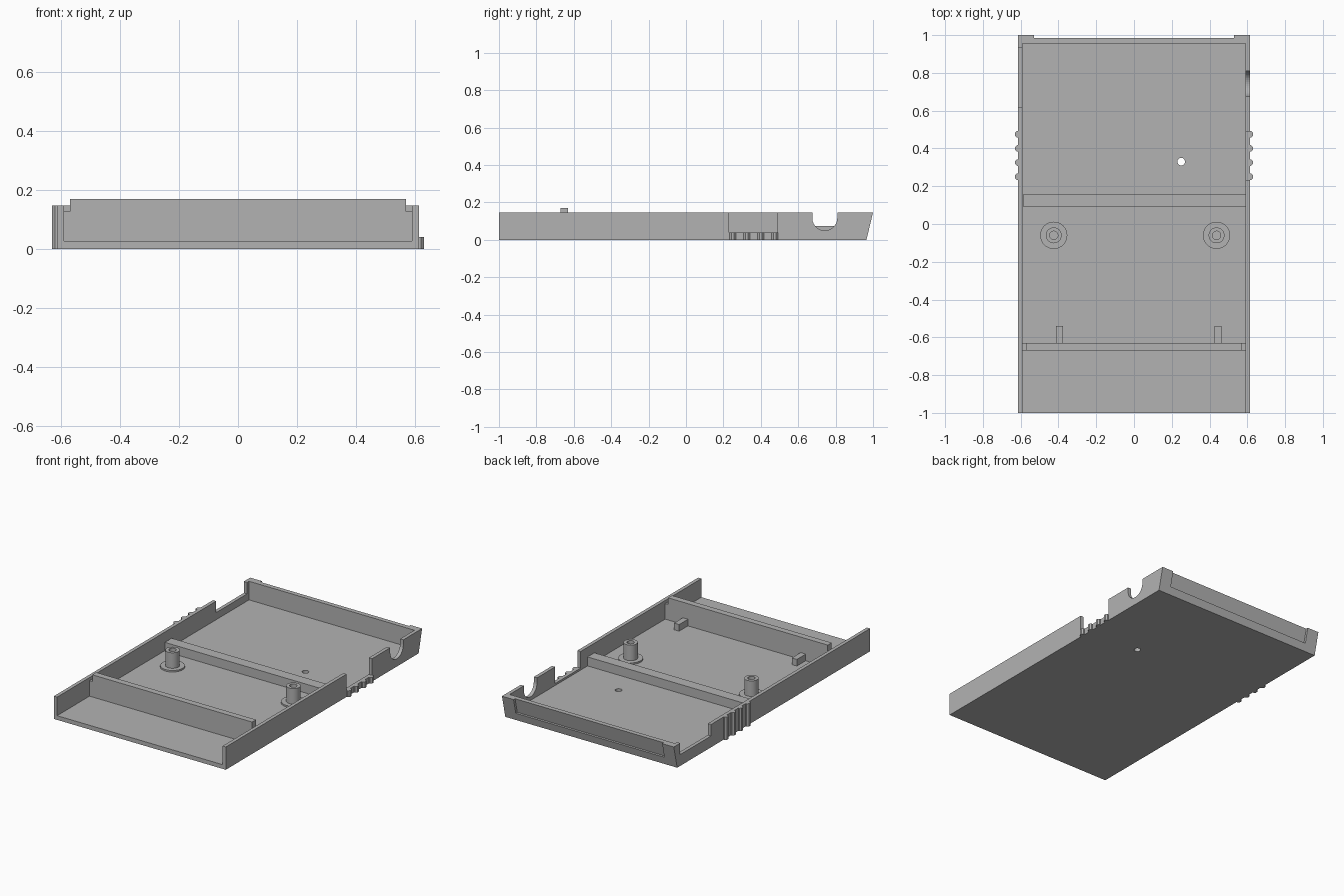
import bpy
import bmesh
from math import sin, cos, pi

if "Cube" in bpy.data.objects:
    bpy.data.objects.remove(bpy.data.objects["Cube"])

grey = bpy.data.materials.new("plastic grey")
grey.use_nodes = True
grey.diffuse_color = (0.45, 0.45, 0.45, 1)
grey.node_tree.nodes["Principled BSDF"].inputs["Base Color"].default_value = (0.45, 0.45, 0.45, 1)

INNER, OUTER = 0.59, 0.613     # side wall faces
FLOOR, TOP = 0.027, 0.147      # floor thickness and wall height
INSIDE_BACK = 0.955


def finish(name, bm):
    bmesh.ops.recalc_face_normals(bm, faces=bm.faces)
    mesh = bpy.data.meshes.new(name)
    bm.to_mesh(mesh)
    bm.free()
    mesh.materials.append(grey)
    obj = bpy.data.objects.new(name, mesh)
    bpy.context.collection.objects.link(obj)
    return obj


def extrude(name, points, offset):
    """Close a planar outline and extrude it along offset."""
    bm = bmesh.new()
    face = bm.faces.new([bm.verts.new(p) for p in points])
    ext = bmesh.ops.extrude_face_region(bm, geom=[face])
    verts = [v for v in ext["geom"] if isinstance(v, bmesh.types.BMVert)]
    bmesh.ops.translate(bm, verts=verts, vec=offset)
    return finish(name, bm)


def side_prism(name, profile, x0, x1):
    """Profile in (y, z), extruded from x0 to x1."""
    return extrude(name, [(x0, y, z) for y, z in profile], (x1 - x0, 0, 0))


def box(name, x0, x1, y0, y1, z0, z1):
    return side_prism(name, [(y0, z0), (y1, z0), (y1, z1), (y0, z1)], x0, x1)


def column(name, x, y, radius, z0, z1, sides):
    ring = [(x + radius * cos(2 * pi * (i + 0.5) / sides),
             y + radius * sin(2 * pi * (i + 0.5) / sides), z0) for i in range(sides)]
    return extrude(name, ring, (0, 0, z1 - z0))


def lathe(name, profile, x, y, sides=32):
    """Revolve a closed (radius, z) loop about a vertical axis."""
    bm = bmesh.new()
    rings = [[bm.verts.new((x + r * cos(2 * pi * i / sides), y + r * sin(2 * pi * i / sides), z))
              for r, z in profile] for i in range(sides)]
    n = len(profile)
    for i in range(sides):
        a, b = rings[i], rings[(i + 1) % sides]
        for j in range(n):
            k = (j + 1) % n
            bm.faces.new((a[j], b[j], b[k], a[k]))
    return finish(name, bm)


def smooth(obj):
    bpy.ops.object.select_all(action="DESELECT")
    obj.select_set(True)
    bpy.context.view_layer.objects.active = obj
    bpy.ops.object.shade_smooth_by_angle()


# Floor with a small drilled hole
base = box("floor_plate", -INNER, INNER, -1, INSIDE_BACK, 0, FLOOR)
drill = column("hole_cutter", 0.25, 0.33, 0.02, -0.1, 0.1, 24)
drill.hide_render = True
cut = base.modifiers.new("hole", "BOOLEAN")
cut.operation = "DIFFERENCE"
cut.solver = "EXACT"
cut.object = drill
bpy.context.view_layer.objects.active = base
bpy.ops.object.modifier_apply(modifier="hole")
bpy.data.objects.remove(drill)

# Left wall: low grip gap and a round cable cutout
arc = [(0.742 + 0.067 * cos(a), 0.117 - 0.067 * sin(a))
       for a in (pi * i / 20 for i in range(21))]
left_profile = [(-1, 0), (0.965, 0), (1, TOP), (0.809, TOP), *arc, (0.675, TOP),
                (0.49, TOP), (0.49, 0.04), (0.23, 0.04), (0.23, TOP), (-1, TOP)]
side_prism("left_wall", left_profile, INNER, OUTER)

# Right wall: one shallow rectangular notch near the back
right_profile = [(-1, 0), (0.965, 0), (1, TOP), (0.935, TOP), (0.935, 0.073),
                 (0.62, 0.073), (0.62, TOP), (-1, TOP)]
side_prism("right_wall", right_profile, -INNER, -OUTER)

# Back wall: slanted, with a recessed centre panel between two end posts
end_profile = [(INSIDE_BACK, 0), (0.965, 0), (1, TOP), (INSIDE_BACK, TOP)]
panel_profile = [(INSIDE_BACK, 0), (0.965, 0), (0.977, 0.05), (0.962, 0.05),
                 (0.985, TOP), (INSIDE_BACK, TOP)]
side_prism("back_panel", panel_profile, -0.53, 0.53)
for side, s in (("left", 1), ("right", -1)):
    side_prism(side + "_back_post", end_profile, s * 0.53, s * INNER)

# Grip ribs: short on the left, full height on the right
for i in range(4):
    y = 0.25 + 0.075 * i
    for side, s, height in (("left", 1, 0.04), ("right", -1, TOP)):
        column(f"{side}_grip_rib_{i + 1}", s * 0.613, y, 0.0185, 0, height, 8)

# Front partition with stepped ends
step = [(-INNER, FLOOR), (INNER, FLOOR), (INNER, 0.127), (0.57, 0.127),
        (0.57, 0.17), (-0.57, 0.17), (-0.57, 0.127), (-INNER, 0.127)]
extrude("front_partition", [(x, -0.67, z) for x, z in step], (0, 0.04, 0))

# Partition stops and middle bar
for side, x in (("right", -0.395), ("left", 0.445)):
    box(side + "_stop_block", x - 0.018, x + 0.018, -0.63, -0.54, FLOOR, 0.07)
box("middle_bar", -0.585, INNER, 0.09, 0.16, FLOOR, 0.085)

# Hollow screw posts on flanged feet
post = [(0.072, FLOOR), (0.072, 0.037), (0.042, 0.037), (0.042, 0.137),
        (0.022, 0.137), (0.022, FLOOR)]
for side, x in (("right", -0.425), ("left", 0.437)):
    smooth(lathe(side + "_screw_post", post, x, -0.06))
